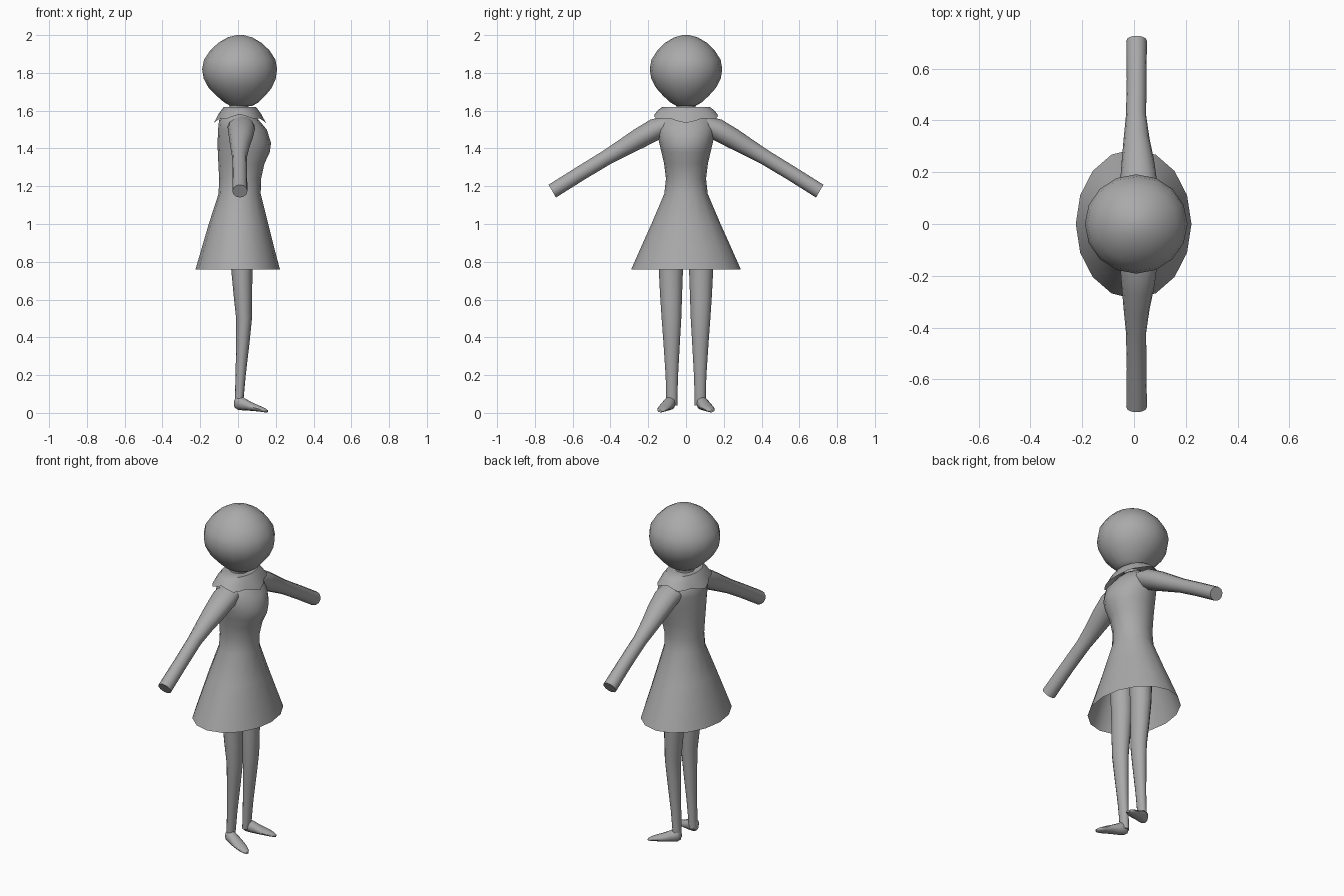
import bpy, bmesh, math
from mathutils import Vector

if "Cube" in bpy.data.objects:
    bpy.data.objects.remove(bpy.data.objects["Cube"])

grey = bpy.data.materials.new("plain grey")
grey.diffuse_color = (0.4, 0.4, 0.4, 1)
grey.use_nodes = True
grey.node_tree.nodes["Principled BSDF"].inputs["Base Color"].default_value = grey.diffuse_color


def finish(name, bm, angle=50):
    bmesh.ops.recalc_face_normals(bm, faces=bm.faces)
    me = bpy.data.meshes.new(name)
    bm.to_mesh(me)
    bm.free()
    me.materials.append(grey)
    ob = bpy.data.objects.new(name, me)
    bpy.context.collection.objects.link(ob)
    bpy.ops.object.select_all(action='DESELECT')
    ob.select_set(True)
    bpy.context.view_layer.objects.active = ob
    bpy.ops.object.shade_smooth_by_angle(angle=math.radians(angle))
    return ob


def loft(name, rings, u, v, sides=16, caps=(True, True), angle=50):
    """Skin elliptical rings (centre, radius along u, radius along v)."""
    u, v = Vector(u).normalized(), Vector(v).normalized()
    bm = bmesh.new()
    loops = []
    for c, ru, rv in rings:
        loops.append([bm.verts.new(Vector(c) + u * ru * math.cos(a) + v * rv * math.sin(a))
                      for a in (2 * math.pi * i / sides for i in range(sides))])
    for lo, hi in zip(loops, loops[1:]):
        for i in range(sides):
            j = (i + 1) % sides
            bm.faces.new((lo[i], lo[j], hi[j], hi[i]))
    for use, ring in zip(caps, (loops[0], loops[-1])):
        if use:
            bm.faces.new(ring)
    return finish(name, bm, angle)


def upright(rows):
    """Rows of (z, back x, front x, half width in y) to rings."""
    return [(((b + f) / 2, 0, z), (f - b) / 2, w) for z, b, f, w in rows]


X, Y, Z = (1, 0, 0), (0, 1, 0), (0, 0, 1)

# Dress with open hem
loft("dress", upright([
    (0.76, -.225, .222, .29), (0.88, -.19, .19, .237), (1.0, -.155, .16, .183),
    (1.16, -.103, .12, .115), (1.24, -.10, .122, .106), (1.32, -.104, .14, .116),
    (1.38, -.107, .168, .13), (1.43, -.108, .175, .142), (1.5, -.106, .152, .155),
    (1.55, -.10, .11, .15), (1.585, -.075, .08, .10)]), X, Y, caps=(False, True))

# Neck and head
loft("neck", upright([(1.56, -.045, .055, .05), (1.66, -.045, .055, .05)]), X, Y, 12)
loft("head", upright([
    (1.625, -.04, .075, .05), (1.645, -.075, .11, .085), (1.68, -.115, .145, .122),
    (1.72, -.155, .178, .158), (1.77, -.182, .20, .184), (1.82, -.19, .207, .192),
    (1.87, -.18, .198, .183), (1.92, -.146, .166, .151), (1.96, -.103, .123, .11),
    (1.988, -.055, .075, .062), (2.0, -.008, .028, .018)]), X, Y)

# Ruffled collar: a thin open skirt of cloth with a scalloped edge
bm = bmesh.new()
n = 24
rows = []
for t in (0, 0.5, 1):
    row = []
    for i in range(n):
        a = 2 * math.pi * i / n
        c, s = math.cos(a), math.sin(a)
        wave = 0.008 * math.cos(6 * a) * t
        drop = 0.047 + 0.03 * c * c
        row.append(bm.verts.new((0.01 + c * (0.085 + 0.045 * t + wave),
                                 s * (0.125 + 0.05 * t + wave),
                                 1.62 - drop * t ** 1.3 - wave)))
    rows.append(row)
inner = [bm.verts.new((0.01 + 0.05 * math.cos(2 * math.pi * i / n),
                       0.05 * math.sin(2 * math.pi * i / n), 1.615)) for i in range(n)]
rows.insert(0, inner)
for lo, hi in zip(rows, rows[1:]):
    for i in range(n):
        j = (i + 1) % n
        bm.faces.new((lo[i], lo[j], hi[j], hi[i]))
finish("collar", bm)

for side, s in (("left", 1), ("right", -1)):
    # Tapered arm, straight cut at the wrist
    loft(side + "_arm", [
        ((.015, s * .08, 1.53), .07, .05), ((.018, s * .16, 1.502), .072, .058),
        ((.015, s * .25, 1.452), .062, .054), ((.01, s * .33, 1.405), .05, .047),
        ((.008, s * .42, 1.352), .039, .04), ((.01, s * .56, 1.267), .038, .039),
        ((.01, s * .708, 1.174), .04, .039)], X, (0, s * .5, .86), 12)
    # Leg, slightly bent at the knee
    loft(side + "_leg", [
        ((.02, s * .08, .95), .065, .066), ((.02, s * .08, .76), .056, .064),
        ((.026, s * .079, .62), .049, .058), ((.032, s * .077, .5), .042, .052),
        ((.026, s * .076, .38), .036, .044), ((.014, s * .075, .2), .027, .033),
        ((.008, s * .075, .1), .024, .03), ((.004, s * .076, .04), .022, .03)], X, Y, 12)
    # Pointed foot turned outwards
    d = Vector((.165, s * .058, 0))
    heel = Vector((-.012, s * .077, 0))
    loft(side + "_foot", [
        (heel + d * t + Vector((0, 0, z)), w, h) for t, z, w, h in (
            (-.03, .05, .014, .022), (.06, .054, .028, .037), (.25, .047, .033, .034),
            (.5, .034, .035, .023), (.75, .023, .032, .016), (.93, .014, .022, .011),
            (1.02, .009, .009, .006))], (-d.y, d.x, 0), Z, 12)
